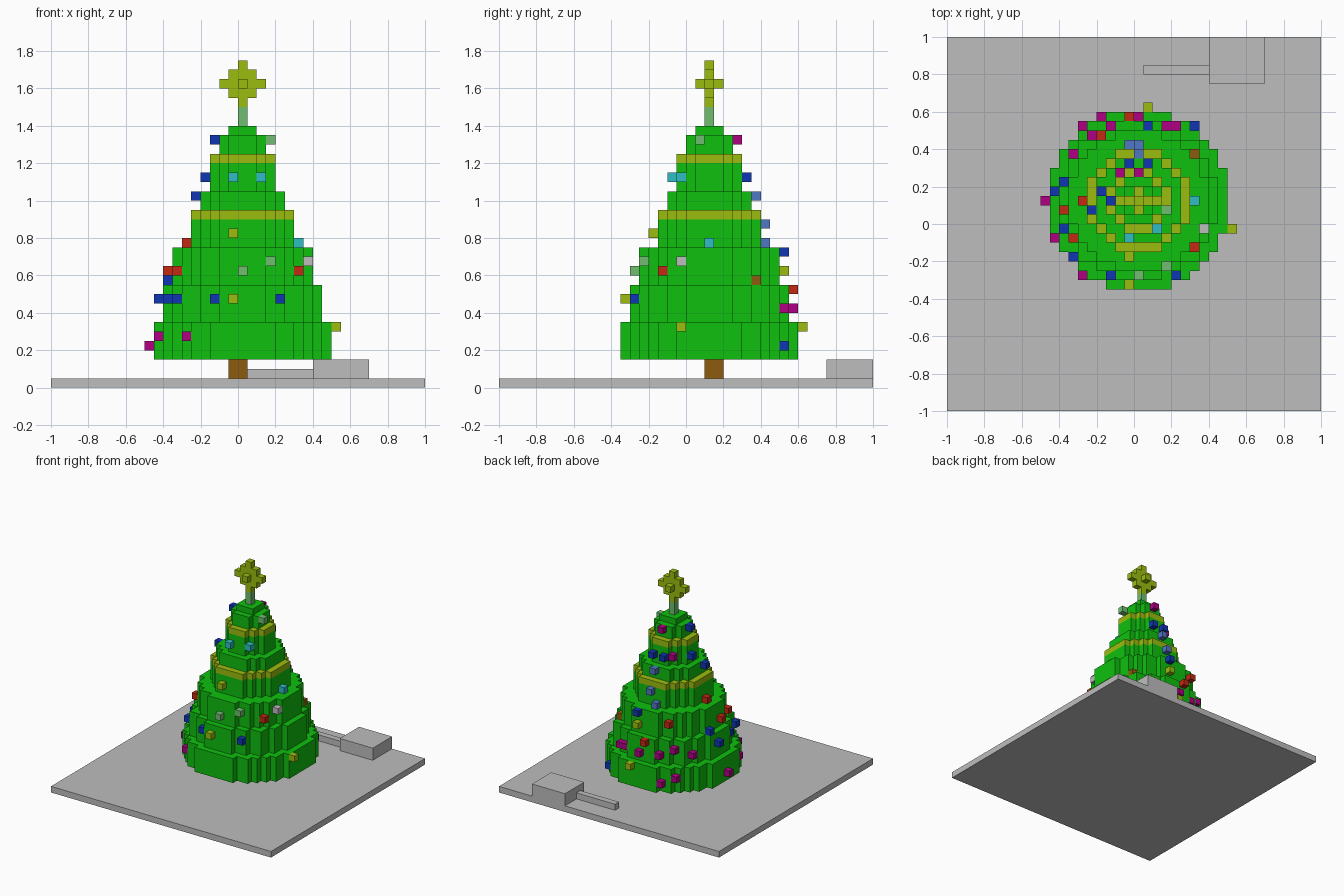
import bpy
import bmesh
from mathutils import Matrix, Vector

old = bpy.data.objects.get("Cube")
if old:
    bpy.data.objects.remove(old, do_unlink=True)

U = 0.05                                # block size
TREE = Vector((0.025, 0.125, 0.0))      # centre axis of the tree


def srgb(r, g, b):
    def lin(c):
        c /= 255
        return c / 12.92 if c <= 0.04045 else ((c + 0.055) / 1.055) ** 2.4
    return (lin(r), lin(g), lin(b), 1.0)


def material(name, rgb):
    m = bpy.data.materials.new(name)
    m.use_nodes = True
    m.diffuse_color = srgb(*rgb)
    m.node_tree.nodes["Principled BSDF"].inputs["Base Color"].default_value = srgb(*rgb)
    return m


MATS = {name: material(name, rgb) for name, rgb in {
    "green": (14, 192, 14), "yellow": (155, 190, 14), "grey": (190, 190, 190),
    "brown": (140, 92, 14), "pale_green": (112, 190, 112), "blue": (14, 54, 180),
    "red": (196, 40, 18), "magenta": (176, 0, 132), "teal": (46, 190, 196),
    "periwinkle": (80, 120, 196)}.items()}


def finish(bm, name, color):
    bmesh.ops.recalc_face_normals(bm, faces=bm.faces)
    mesh = bpy.data.meshes.new(name)
    bm.to_mesh(mesh)
    bm.free()
    mesh.materials.append(MATS[color])
    obj = bpy.data.objects.new(name, mesh)
    bpy.context.collection.objects.link(obj)
    return obj


def add_box(bm, lo, hi):
    lo, hi = Vector(lo), Vector(hi)
    bmesh.ops.create_cube(bm, size=1, matrix=Matrix.Translation((lo + hi) / 2)
                          @ Matrix.Diagonal((*(hi - lo), 1)))


def box(name, color, lo, hi):
    bm = bmesh.new()
    add_box(bm, lo, hi)
    return finish(bm, name, color)


def slab(name, color, reach, inside, matrix, height):
    """Blocky plate made of every grid cell that passes the rule, then extruded."""
    bm = bmesh.new()
    span = range(-reach, reach + 1)
    for i in span:
        for j in span:
            if inside(i, j):
                bm.faces.new([bm.verts.new(((i + a) * U, (j + b) * U, 0))
                              for a, b in ((-.5, -.5), (.5, -.5), (.5, .5), (-.5, .5))])
    bmesh.ops.remove_doubles(bm, verts=bm.verts, dist=U / 10)
    ext = bmesh.ops.extrude_face_region(bm, geom=bm.faces[:])
    top = [v for v in ext["geom"] if isinstance(v, bmesh.types.BMVert)]
    bmesh.ops.translate(bm, verts=top, vec=(0, 0, height))
    bmesh.ops.transform(bm, verts=bm.verts, matrix=matrix)
    bmesh.ops.recalc_face_normals(bm, faces=bm.faces)
    bmesh.ops.dissolve_limit(bm, angle_limit=0.01, verts=bm.verts, edges=bm.edges)
    return finish(bm, name, color)


# Ground plate, block and low rail, trunk
box("base_plate", "grey", (-1, -1, 0), (1, 1, 0.05))
box("ground_block", "grey", (0.4, 0.75, 0.05), (0.7, 1, 0.15))
box("ground_rail", "grey", (0.05, 0.8, 0.05), (0.4, 0.85, 0.1))
box("trunk", "brown", (-0.05, 0.1, 0.05), (0.05, 0.2, 0.15))

# Stepped round tiers: bottom, top, reach in blocks, colour
TIERS = [(0.15, 0.35, 9, "green"), (0.35, 0.55, 8, "green"), (0.55, 0.75, 7, "green"),
         (0.75, 0.90, 5, "green"), (0.90, 0.95, 5, "yellow"), (0.95, 1.05, 4, "green"),
         (1.05, 1.20, 3, "green"), (1.20, 1.25, 3, "yellow"), (1.25, 1.35, 2, "green"),
         (1.35, 1.40, 1, "green")]
for n, (z0, z1, r, color) in enumerate(TIERS):
    slab(("garland_" if color == "yellow" else "tier_") + str(n), color, r,
         lambda i, j: i * i + j * j <= (r + 0.5) ** 2,
         Matrix.Translation(TREE + Vector((0, 0, z0))), z1 - z0)

# Stem and star on top
box("star_stem", "pale_green", (0, 0.1, 1.4), (0.05, 0.15, 1.5))
slab("star", "yellow", 2, lambda i, j: abs(i) + abs(j) <= 2,
     Matrix.Translation((0.025, 0.15, 1.625)) @ Matrix.Rotation(1.5707963, 4, "X"), U)
box("star_front_stud", "yellow", (0, 0.05, 1.6), (0.05, 0.1, 1.65))
box("star_back_stud", "yellow", (0, 0.15, 1.6), (0.05, 0.2, 1.65))

# Cube ornaments: block offsets from the tree axis and height in blocks
ORNAMENTS = {
    "blue": [(-3, 0, 26), (-4, 1, 22), (1, 4, 22), (-1, 4, 22), (-5, -1, 20),
             (1, 8, 14), (-8, 2, 11), (-9, 1, 9), (-8, -3, 9), (-7, -6, 9),
             (-3, -8, 9), (4, -8, 9), (6, 8, 4)],
    "magenta": [(0, 3, 26), (-2, 3, 22), (-5, 7, 9), (-3, 8, 8), (0, 9, 8), (3, 8, 8),
                (4, 8, 8), (-7, 5, 8), (-4, 9, 4), (-6, 8, 5), (-9, -4, 5),
                (-6, -8, 5), (-10, 0, 4)],
    "red": [(-6, 0, 15), (-4, 7, 13), (6, -5, 12), (-8, -1, 12), (-7, -4, 12), (-1, 9, 10)],
    "teal": [(-1, -4, 22), (2, -3, 22), (6, 0, 15)],
    "periwinkle": [(0, 5, 20), (0, 6, 17), (-1, 6, 15)],
    "pale_green": [(3, -1, 26), (3, -7, 13), (0, -8, 12)],
    "yellow": [(-1, -6, 16), (1, 8, 12), (-1, -9, 9), (10, -3, 6), (1, 10, 6)],
    "grey": [(7, -3, 13)],
    "brown": [(6, 5, 11)],
}
for color, spots in ORNAMENTS.items():
    bm = bmesh.new()
    for i, j, k in spots:
        c = TREE + Vector((i, j, k + 0.5)) * U
        h = Vector((U, U, U)) / 2
        add_box(bm, c - h, c + h)
    finish(bm, color + "_ornaments", color)
